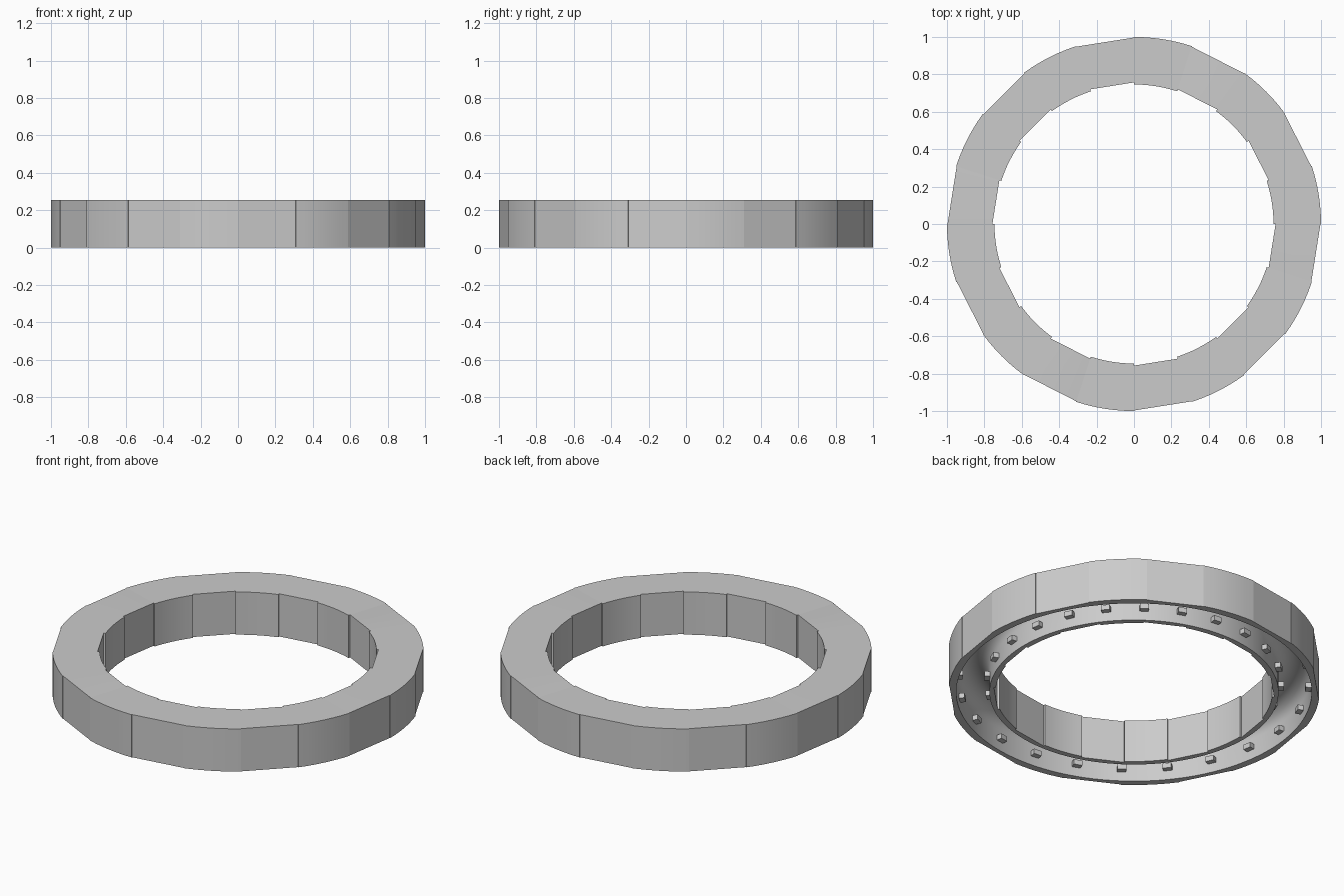
import bpy, bmesh
from math import sin, cos, radians, pi
from mathutils import Matrix

if "Cube" in bpy.data.objects:
    bpy.data.objects.remove(bpy.data.objects["Cube"])

HEIGHT = 0.254
BLOCKS = 20          # alternating curved and straight wall blocks
STEPS = 6            # divisions of a curved block
WIDE, NARROW = 0.958, 0.779   # channel walls
SPRING = 0.12        # height where the channel starts to arch over

grey = bpy.data.materials.new("plain_grey")
grey.use_nodes = True
grey.diffuse_color = (0.6, 0.6, 0.6, 1)
grey.node_tree.nodes["Principled BSDF"].inputs["Base Color"].default_value = (0.6, 0.6, 0.6, 1)


def finish(bm, name):
    bmesh.ops.recalc_face_normals(bm, faces=bm.faces)
    mesh = bpy.data.meshes.new(name)
    bm.to_mesh(mesh)
    bm.free()
    mesh.materials.append(grey)
    obj = bpy.data.objects.new(name, mesh)
    bpy.context.collection.objects.link(obj)
    bpy.ops.object.select_all(action='DESELECT')
    obj.select_set(True)
    bpy.context.view_layer.objects.active = obj
    bpy.ops.object.shade_smooth_by_angle(angle=radians(12))


def outline(curved, straight):
    """Even blocks follow the circle, odd ones are chords: (radius, angle) pairs."""
    points = []
    for block in range(BLOCKS):
        count, r = (STEPS, curved) if block % 2 == 0 else (1, straight)
        points += [(r, 2 * pi * (block + i / count) / BLOCKS) for i in range(count + 1)]
    return points


def circle(r, count=120):
    return [(r, 2 * pi * i / count) for i in range(count)]


def loop(bm, points, z):
    return [bm.verts.new((r * cos(a), r * sin(a), z)) for r, a in points]


def wall(bm, first, second):
    for i in range(len(first)):
        bm.faces.new((first[i - 1], first[i], second[i], second[i - 1]))


def rim(bm, outer, inner):
    """Flat strip between two loops that start at the same angle."""
    edges = [bm.edges.get((ring[i - 1], ring[i])) for ring in (outer, inner) for i in range(len(ring))]
    bmesh.ops.triangle_fill(bm, use_beauty=True, edges=edges)


# Hollow ring: faceted side walls, flat top, arched channel open below
bm = bmesh.new()
outer_pts, inner_pts = outline(1.0, 0.997), outline(0.746, 0.757)
outer_low, outer_top = loop(bm, outer_pts, 0), loop(bm, outer_pts, HEIGHT)
inner_low, inner_top = loop(bm, inner_pts, 0), loop(bm, inner_pts, HEIGHT)
wall(bm, outer_low, outer_top)
wall(bm, inner_low, inner_top)
wall(bm, outer_top, inner_top)

middle, reach = (WIDE + NARROW) / 2, (WIDE - NARROW) / 2
arch = [(middle + reach * cos(pi * i / 20), SPRING + reach * sin(pi * i / 20)) for i in range(21)]
channel = [loop(bm, circle(r), z) for r, z in [(WIDE, 0)] + arch + [(NARROW, 0)]]
for first, second in zip(channel, channel[1:]):
    wall(bm, first, second)
rim(bm, outer_low, channel[0])
rim(bm, channel[-1], inner_low)
finish(bm, "hollow_ring")


# Small lugs on both channel walls
def lugs(name, radius, count=24):
    bm = bmesh.new()
    size = Matrix.Diagonal((0.034, 0.048, 0.03, 1))
    for i in range(count):
        turn = Matrix.Rotation(2 * pi * (i + 0.6) / count, 4, 'Z')
        bmesh.ops.create_cube(bm, size=1, matrix=turn @ Matrix.Translation((radius, 0, 0.07)) @ size)
    finish(bm, name)


lugs("outer_lugs", 0.943)
lugs("inner_lugs", 0.793)
